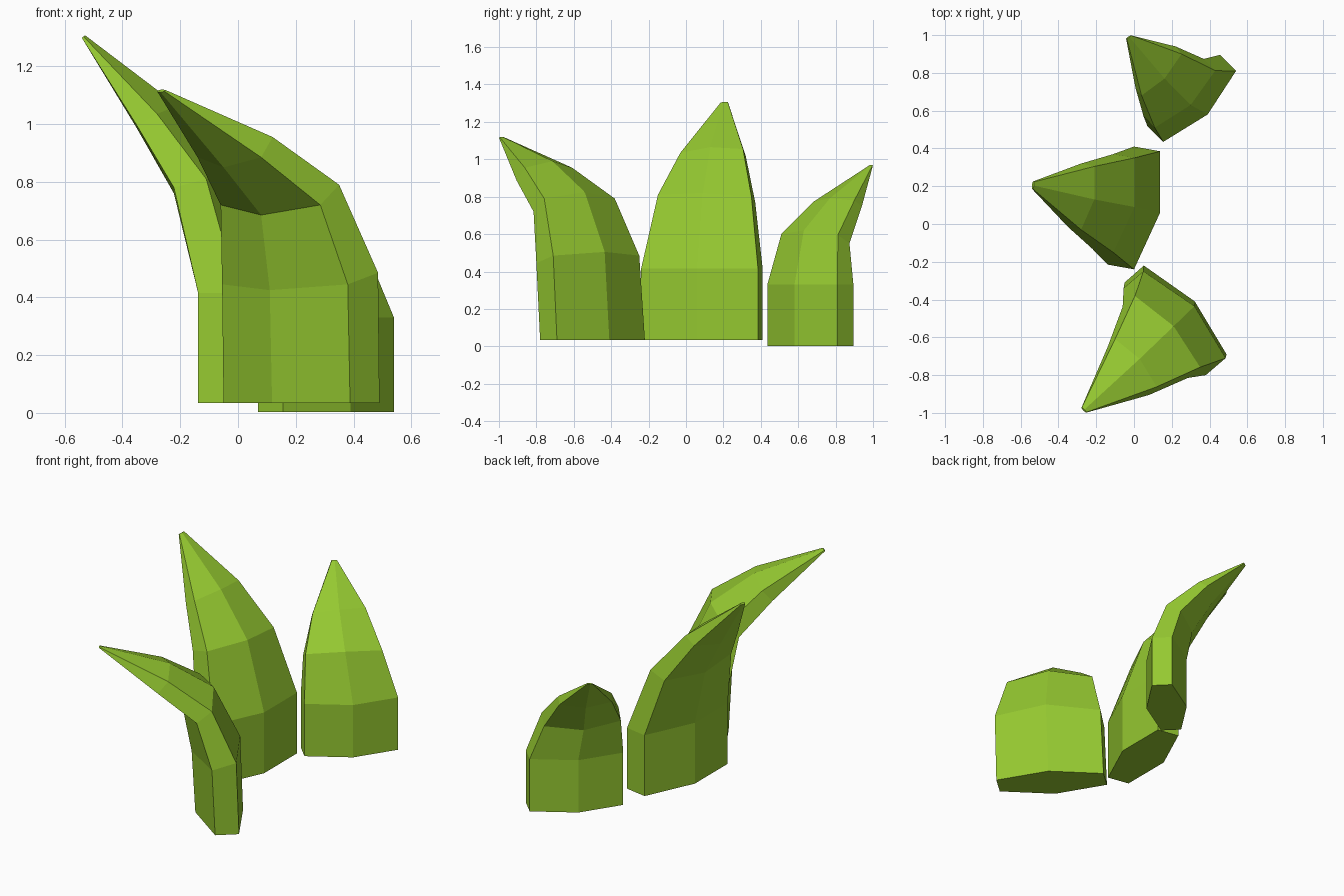
import bpy, bmesh
from mathutils import Vector

green = bpy.data.materials.new("leaf_green")
green.diffuse_color = (0.30, 0.58, 0.03, 1)


def blade(name, rings):
    """Loft squashed hexagons; each ring is (centre, spoke 0, spoke 2)."""
    bm = bmesh.new()
    loops = []
    for c, a, b in rings:
        c, a, b = Vector(c), Vector(a), Vector(b)
        spokes = (a, a + b, b, -a, -a - b, -b)
        loops.append([bm.verts.new(c + s) for s in spokes])
    for lo, hi in zip(loops, loops[1:]):
        for i in range(6):
            j = (i + 1) % 6
            bm.faces.new((lo[i], lo[j], hi[j], hi[i]))
    bm.faces.new(loops[0][::-1])
    bm.faces.new(loops[-1])
    bmesh.ops.recalc_face_normals(bm, faces=bm.faces)
    mesh = bpy.data.meshes.new(name)
    bm.to_mesh(mesh)
    bm.free()
    mesh.materials.append(green)
    obj = bpy.data.objects.new(name, mesh)
    bpy.context.collection.objects.link(obj)
    return obj


# Tall middle blade, bending to -x
blade("middle_blade", [
    ((0, .085, .035), (.138, -.025, 0), (0, .325, 0)),
    ((0, .085, .415), (.138, -.025, 0), (0, .325, 0)),
    ((-.11, .11, .79), (.112, -.02, .03), (0, .26, -.02)),
    ((-.28, .145, 1.025), (.07, -.015, .04), (0, .175, -.01)),
    ((-.535, .205, 1.303), (.006, -.002, .004), (0, .02, 0)),
])

# Front blade, bending to the front left
blade("front_blade", [
    ((.22, -.50, .035), (.27, -.19, 0), (-.168, .28, 0)),
    ((.215, -.525, .465), (.27, -.185, .02), (-.165, .275, .02)),
    ((.145, -.598, .755), (.205, -.16, .035), (-.14, .217, .035)),
    ((-.01, -.757, .92), (.13, -.105, .035), (-.09, .148, .035)),
    ((-.265, -.985, 1.115), (.014, -.011, .003), (-.011, .014, .002)),
])

# Short back blade, bending to the back left
blade("back_blade", [
    ((.305, .665, .003), (-.15, -.23, 0), (.235, .145, 0)),
    ((.305, .665, .33), (-.15, -.23, 0), (.235, .145, 0)),
    ((.24, .692, .575), (-.13, -.182, .025), (.19, .12, .02)),
    ((.13, .81, .76), (-.09, -.13, .012), (.122, .09, .02)),
    ((-.028, .99, .967), (-.01, -.009, .001), (.014, .008, .002)),
])
